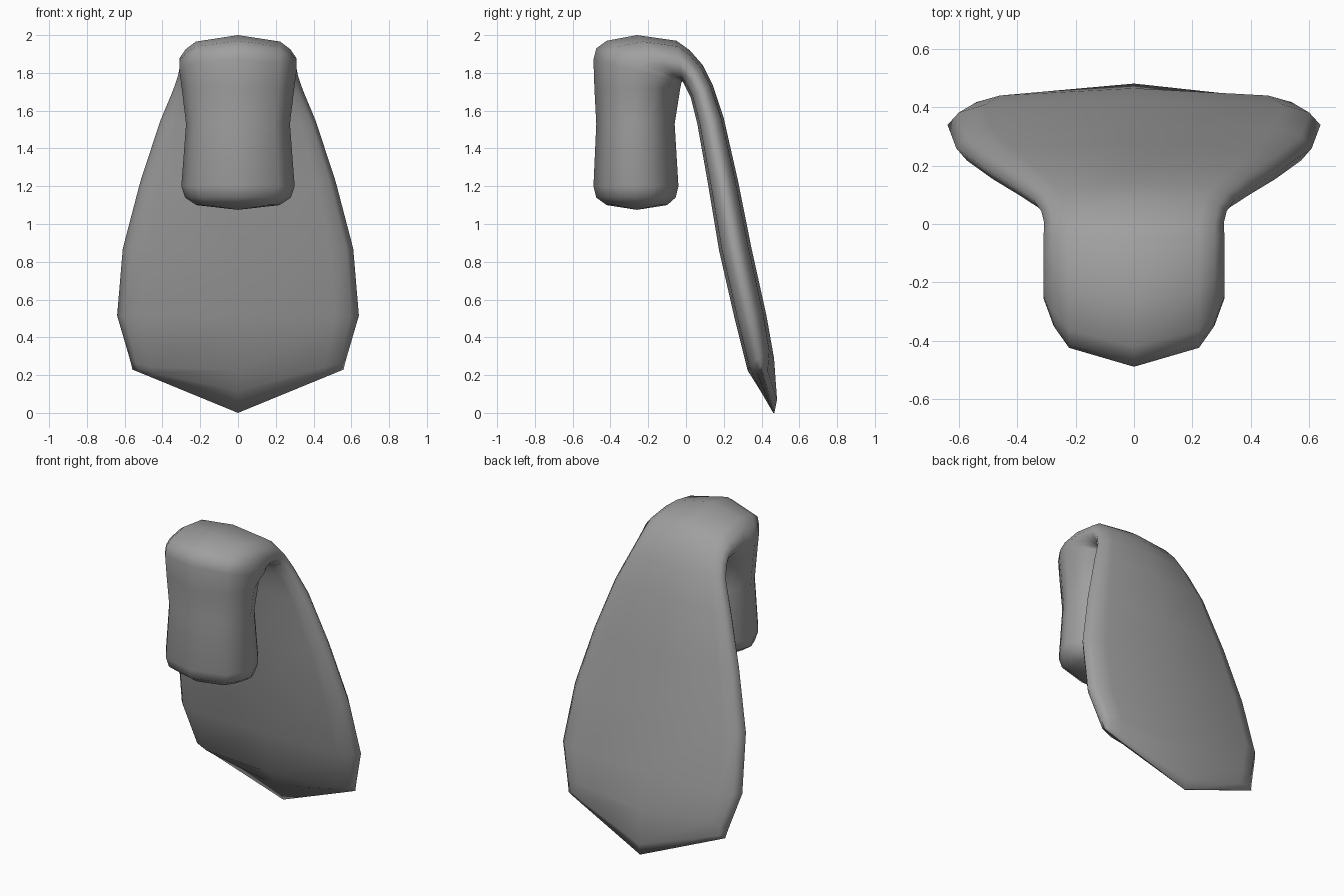
import bpy, bmesh

if "Cube" in bpy.data.objects:
    bpy.data.objects.remove(bpy.data.objects["Cube"])

# Each ring: outer y, outer z, inner y, inner z, half width, flatness (0 = rounded block, 1 = flat flap)
block = [
    (-.42, 1.10, -.10, 1.10, .22, 0),
    (-.475, 1.14, -.055, 1.14, .28, 0),
    (-.49, 1.20, -.04, 1.20, .30, 0),
    (-.475, 1.53, -.06, 1.53, .275, 0),
    (-.485, 1.72, -.03, 1.72, .298, 0),
]
bend = [
    (-.49, 1.87, -.024, 1.75, .31, 0),
    (-.475, 1.93, -.023, 1.752, .31, 0),
    (-.42, 1.97, -.022, 1.753, .31, 0),
    (-.26, 2.0, -.02, 1.754, .31, 0),
    (-.05, 1.97, -.017, 1.752, .31, .1),
    (.02, 1.92, -.012, 1.745, .308, .3),
    (.09, 1.84, -.003, 1.725, .318, .5),
    (.14, 1.74, .025, 1.67, .345, .7),
]
flap = [
    (.20, 1.56, .06, 1.53, .412, 1),
    (.275, 1.23, .115, 1.22, .517, 1),
    (.345, .88, .175, .86, .61, 1),
    (.425, .52, .255, .51, .64, 1),
    # two more values lift the outer and inner corners into the pointed V end
    (.466, .29, .326, .225, .575, 1, .06, .01),
]
tip = [
    (.482, .07, .395, .115, .563, 1, .19, .12),
    (.468, 0.0, .462, 0.0, .56, 1, .23, .23),
]


def lerp(a, b, t):
    return a + (b - a) * t


def shoulder(k):
    """Two rounding points (width fraction, depth fraction) for a flatness."""
    return [(lerp(.72, .80, k), lerp(.14, .09, k)), (lerp(.89, .94, k), lerp(.30, .25, k))]


def ring_points(oy, oz, iy, iz, w, k, so=0, si=0, inner_k=None):
    outer = shoulder(k)
    inner = shoulder(k if inner_k is None else inner_k)
    half = [(0, 0)] + outer + [(1, .5)] + [(f, 1 - d) for f, d in reversed(inner)] + [(0, 1)]
    loop = half + [(-f, d) for f, d in reversed(half[1:-1])]
    pts = []
    for f, d in loop:
        s = lerp(so, si, d) * abs(f)
        pts.append((f * w, lerp(oy, iy, d) - .28 * s, lerp(oz, iz, d) + s))
    return pts


# One continuous skin: block, over the bend, down the flap
bm = bmesh.new()
sections = [ring_points(*r) for r in block]
sections += [ring_points(*r, inner_k=1) for r in bend]
sections += [ring_points(*r) for r in flap + tip]
rings = [[bm.verts.new(p) for p in s] for s in sections]
n = len(rings[0])
for a, b in zip(rings, rings[1:]):
    for i in range(n):
        j = (i + 1) % n
        bm.faces.new((a[i], a[j], b[j], b[i]))

# Underside of the block
centre = bm.verts.new((0, -.26, 1.075))
for i in range(n):
    bm.faces.new((rings[0][i], centre, rings[0][(i + 1) % n]))

# Close the thin lower edge, right half then left half
last = rings[-1]
for side in (1, -1):
    for i in range(3):
        ids = [i, i + 1, 5 - i, 6 - i]
        corners = list(dict.fromkeys(last[(side * c) % n] for c in ids))
        if len(corners) > 2:
            bm.faces.new(corners)

bmesh.ops.recalc_face_normals(bm, faces=bm.faces)
for f in bm.faces:
    f.smooth = True
mesh = bpy.data.meshes.new("block_with_flap")
bm.to_mesh(mesh)
bm.free()

grey = bpy.data.materials.new("grey")
grey.diffuse_color = (.35, .35, .35, 1)
grey.use_nodes = True
grey.node_tree.nodes["Principled BSDF"].inputs["Base Color"].default_value = grey.diffuse_color
mesh.materials.append(grey)
obj = bpy.data.objects.new("block_with_flap", mesh)
bpy.context.collection.objects.link(obj)
